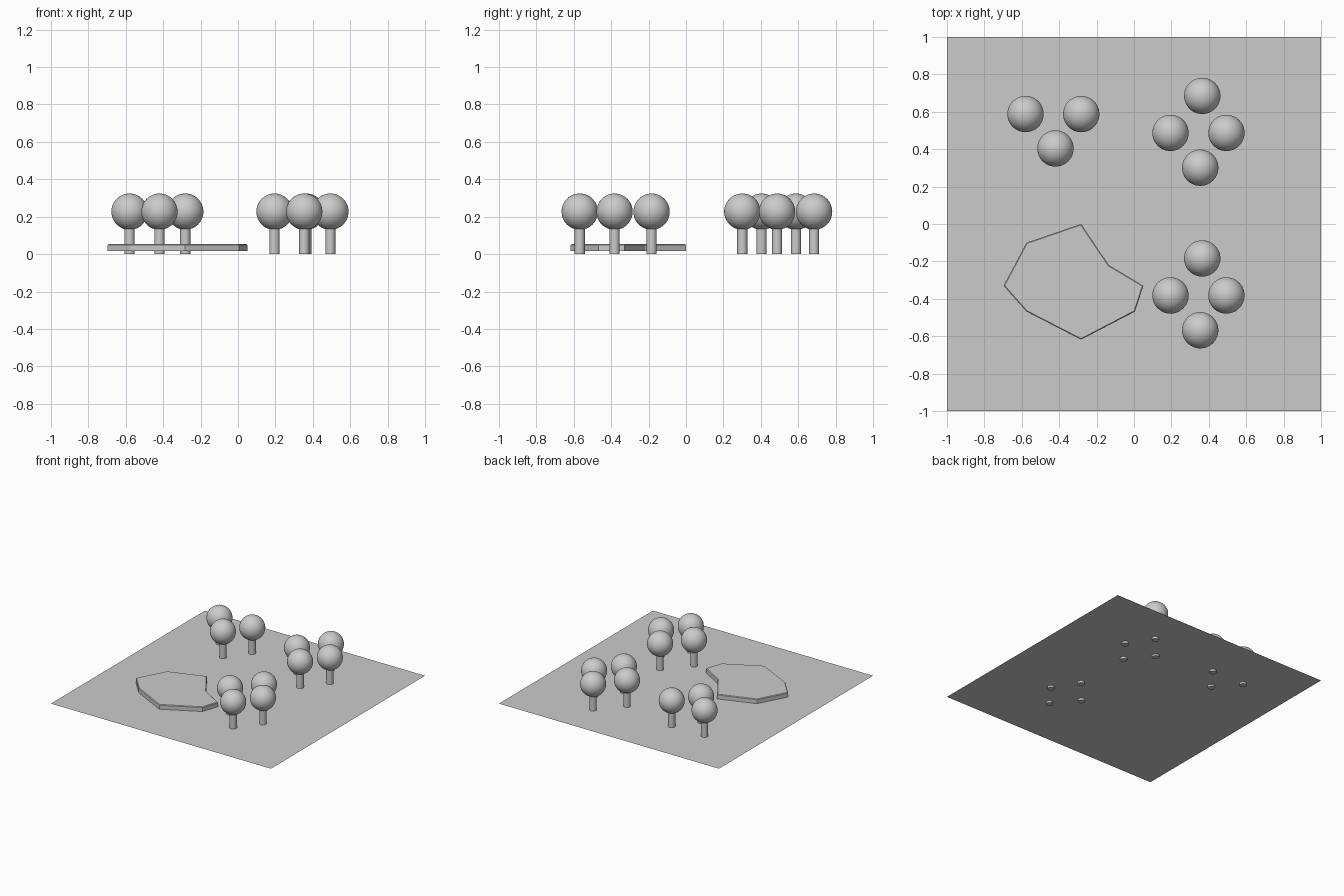
import bpy
import bmesh
from math import radians

cube = bpy.data.objects.get("Cube")
if cube:
    bpy.data.objects.remove(cube, do_unlink=True)

GROUND_Z = 0.016

# One plain grey for everything
grey = bpy.data.materials.new("plain_grey")
grey.use_nodes = True
colour = (0.6, 0.6, 0.6, 1)
grey.diffuse_color = colour
grey.node_tree.nodes["Principled BSDF"].inputs["Base Color"].default_value = colour


def finish(obj, name, angle=None):
    obj.name = name
    obj.data.materials.append(grey)
    if angle:
        bpy.ops.object.select_all(action="DESELECT")
        obj.select_set(True)
        bpy.context.view_layer.objects.active = obj
        bpy.ops.object.shade_smooth_by_angle(angle=radians(angle))
    return obj


def tree(number, x, y):
    # Trunk passes slightly through the ground sheet
    bpy.ops.mesh.primitive_cylinder_add(vertices=32, radius=0.027, depth=0.16,
                                        location=(x, y, 0.08))
    finish(bpy.context.object, f"tree_trunk_{number}", 40)
    # Round crown
    bpy.ops.mesh.primitive_uv_sphere_add(segments=48, ring_count=24, radius=0.097,
                                         location=(x, y, 0.227))
    finish(bpy.context.object, f"tree_crown_{number}", 40)


# Ground sheet
bpy.ops.mesh.primitive_plane_add(size=2, location=(0, 0, GROUND_Z))
finish(bpy.context.object, "ground")

# Trees: a group of three and two matching groups of four
spots = [(-0.58, 0.588), (-0.282, 0.588), (-0.42, 0.404)]
for group_y in (0.487, -0.382):
    spots += [(0.365, group_y + 0.198), (0.195, group_y),
              (0.494, group_y), (0.354, group_y - 0.186)]
for i, (x, y) in enumerate(spots, 1):
    tree(i, x, y)

# Raised pond: extruded outline with a fine chamfer round the top
outline = [(-0.283, 0), (-0.575, -0.1), (-0.697, -0.33), (-0.575, -0.468),
           (-0.283, -0.618), (0.005, -0.468), (0.05, -0.33), (-0.134, -0.22)]
bm = bmesh.new()
face = bm.faces.new([bm.verts.new((x, y, GROUND_Z)) for x, y in outline])
top = bmesh.ops.extrude_face_region(bm, geom=[face])
top_verts = [v for v in top["geom"] if isinstance(v, bmesh.types.BMVert)]
bmesh.ops.translate(bm, verts=top_verts, vec=(0, 0, 0.037))
rim = [e for e in bm.edges if all(v in top_verts for v in e.verts)]
bmesh.ops.bevel(bm, geom=rim, offset=0.005, segments=1, affect="EDGES")
bmesh.ops.recalc_face_normals(bm, faces=bm.faces[:])
# The underside rests on the ground and is left open
bottom = [f for f in bm.faces if f.normal.z < -0.9]
bmesh.ops.delete(bm, geom=bottom, context="FACES_ONLY")
mesh = bpy.data.meshes.new("pond")
bm.to_mesh(mesh)
bm.free()
pond = bpy.data.objects.new("pond", mesh)
bpy.context.collection.objects.link(pond)
finish(pond, "pond", 20)
